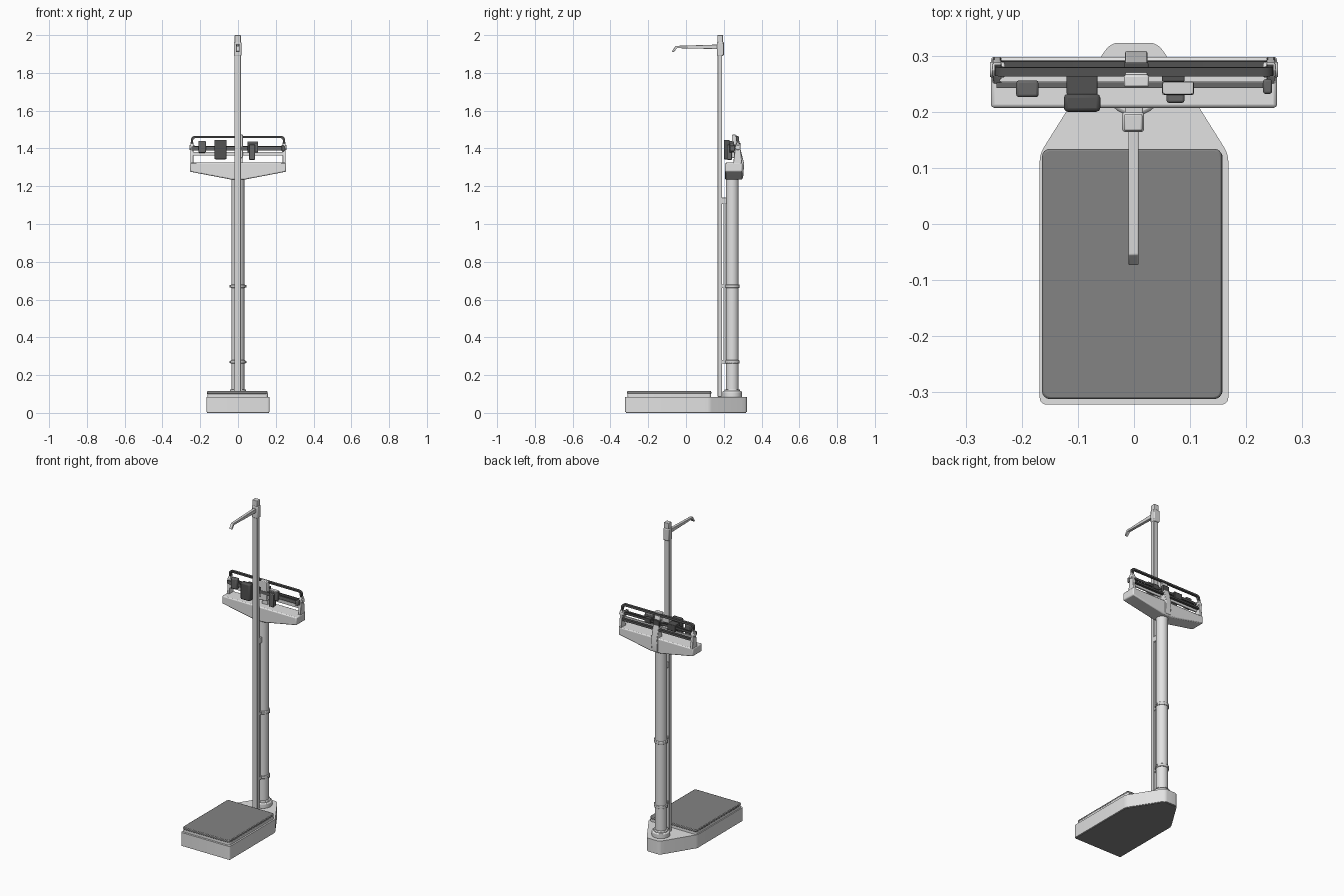
import bpy, bmesh, math
from mathutils import Vector

if "Cube" in bpy.data.objects:
    bpy.data.objects.remove(bpy.data.objects["Cube"])


def mat(name, v):
    m = bpy.data.materials.new(name)
    m.diffuse_color = (v, v, v, 1)
    m.use_nodes = True
    m.node_tree.nodes["Principled BSDF"].inputs["Base Color"].default_value = m.diffuse_color
    return m


LIGHT = mat("light grey enamel", 0.76)
STEEL = mat("brushed steel", 0.7)
MAT = mat("grey rubber mat", 0.23)
DARK = mat("dark grey metal", 0.085)
POISE = mat("poise grey", 0.14)


def finish(name, bm, m, bevel=0, segs=2):
    bmesh.ops.recalc_face_normals(bm, faces=bm.faces)
    me = bpy.data.meshes.new(name)
    bm.to_mesh(me)
    bm.free()
    ob = bpy.data.objects.new(name, me)
    bpy.context.collection.objects.link(ob)
    me.materials.append(m)
    if bevel:
        b = ob.modifiers.new("bevel", "BEVEL")
        b.width, b.segments, b.limit_method = bevel, segs, "ANGLE"
    bpy.ops.object.select_all(action="DESELECT")
    bpy.context.view_layer.objects.active = ob
    ob.select_set(True)
    bpy.ops.object.shade_smooth_by_angle(angle=math.radians(35))
    return ob


def box(name, x, y, z, m, bevel=0):
    bm = bmesh.new()
    bmesh.ops.create_cube(bm, size=1)
    for v in bm.verts:
        v.co = [r[0] + (c + 0.5) * (r[1] - r[0]) for c, r in zip(v.co, (x, y, z))]
    return finish(name, bm, m, bevel)


def prism(name, pts, axis, lo, hi, m, bevel=0, round_corners=0):
    """Extrude a 2D profile along an axis (0=x: pts yz, 1=y: pts xz, 2=z: pts xy)."""
    bm = bmesh.new()

    def co(p, h):
        q = list(p)
        q.insert(axis, h)
        return Vector(q)
    f = bm.faces.new([bm.verts.new(co(p, lo)) for p in pts])
    ext = bmesh.ops.extrude_face_region(bm, geom=[f])["geom"]
    for v in ext:
        if isinstance(v, bmesh.types.BMVert):
            v.co[axis] = hi
    if round_corners:
        edges = [e for e in bm.edges
                 if abs(e.verts[0].co[axis] - e.verts[1].co[axis]) > 1e-5]
        bmesh.ops.bevel(bm, geom=edges, offset=round_corners, segments=4,
                        profile=0.5, affect="EDGES")
    return finish(name, bm, m, bevel)


def cyl(name, r, a, b, m, bevel=0, n=32):
    a, b = Vector(a), Vector(b)
    bm = bmesh.new()
    bmesh.ops.create_cone(bm, cap_ends=True, segments=n, radius1=r, radius2=r,
                          depth=(b - a).length)
    rot = (b - a).to_track_quat("Z", "Y")
    for v in bm.verts:
        v.co = rot @ v.co + (a + b) / 2
    return finish(name, bm, m, bevel)


def rect(x0, x1, y0, y1):
    return [(x0, y0), (x1, y0), (x1, y1), (x0, y1)]


# base with tapered tail, darker underside
half = [(0.168, -0.322), (0.168, 0.125), (0.055, 0.305), (0.04, 0.323)]
outline = half + [(-x, y) for x, y in reversed(half)]
prism("base", outline, 2, 0.004, 0.085, LIGHT, 0.004, 0.012)
prism("base_underside", [(x * 0.98, y * 0.985) for x, y in outline], 2, 0, 0.006, MAT)

# weighing platform and rubber mat
prism("platform", rect(-0.162, 0.158, -0.31, 0.132), 2, 0.08, 0.103, LIGHT, 0.002, 0.013)
prism("platform_mat", rect(-0.164, 0.157, -0.312, 0.134), 2, 0.1, 0.115, MAT, 0.004, 0.014)

# column with foot flange and clamp rings
CY = 0.245
cyl("column", 0.034, (0, CY, 0.08), (0, CY, 1.25), LIGHT)
cyl("column_flange", 0.052, (0, CY, 0.08), (0, CY, 0.115), LIGHT, 0.006)
cyl("column_collar", 0.042, (0, CY, 0.11), (0, CY, 0.125), LIGHT, 0.004)
for i, z in enumerate((0.27, 0.67)):
    cyl(f"clamp_ring_{i}", 0.039, (0, CY, z - 0.009), (0, CY, z + 0.009), STEEL, 0.003)
    box(f"clamp_bracket_{i}", (-0.014, 0.014), (0.185, 0.215), (z - 0.009, z + 0.009), STEEL)
    for s in (-1, 1):
        cyl(f"clamp_screw_{i}_{s}", 0.006, (s * 0.034, CY, z), (s * 0.045, CY, z), STEEL, n=12)
box("rod_guide_strip", (-0.008, 0.008), (0.198, 0.208), (0.26, 1.14), STEEL)
box("upper_rod_bracket", (-0.016, 0.016), (0.185, 0.215), (1.105, 1.14), STEEL, 0.003)

# height rod with sliding head and measuring arm
box("height_rod", (-0.019, 0.016), (0.167, 0.191), (0.085, 1.95), STEEL, 0.003)
box("rod_head", (-0.021, 0.018), (0.164, 0.2), (1.89, 1.965), STEEL, 0.005)
box("rod_cap", (-0.018, 0.015), (0.166, 0.196), (1.96, 2.0), STEEL, 0.003)
prism("measuring_arm",
      [(0.17, 1.926), (0.17, 1.95), (-0.055, 1.943), (-0.074, 1.914),
       (-0.066, 1.909), (-0.047, 1.931)], 0, -0.01, 0.008, STEEL, 0.002)

# beam housing
house = [(-0.255, 1.325), (-0.255, 1.277), (-0.035, 1.235),
         (0.035, 1.235), (0.255, 1.277), (0.255, 1.325)]
prism("beam_housing", house, 1, 0.207, 0.298, LIGHT, 0.006)

# end posts with pivot knobs
for s in (-1, 1):
    x0, x1 = sorted((s * 0.236, s * 0.252))
    prism(f"end_post_{s}", [(0.25, 1.32), (0.297, 1.32), (0.287, 1.42),
                            (0.275, 1.435), (0.262, 1.42)], 0, x0, x1, LIGHT, 0.003)
    cyl(f"post_knob_{s}", 0.014, (s * 0.23, 0.275, 1.405), (s * 0.257, 0.275, 1.405), LIGHT, 0.003, 16)
box("balance_nut", (0.23, 0.246), (0.232, 0.258), (1.385, 1.415), POISE, 0.004)

# guard frame: rounded loop around the beams, leaning forward
bm = bmesh.new()
path = []
for cx, cz, a0 in ((0.228, 1.445, 0), (-0.228, 1.445, 90), (-0.228, 1.388, 180), (0.228, 1.388, 270)):
    path += [(cx, cz, math.radians(a0 + k * 22.5)) for k in range(5)]
rings = []
for cx, cz, a in path:
    ring = []
    for r, y in ((0.021, -0.008), (0.021, 0.008), (0.009, 0.008), (0.009, -0.008)):
        z = cz + r * math.sin(a)
        ring.append(bm.verts.new((cx + r * math.cos(a), 0.283 + y - (z - 1.37) * 0.13, z)))
    rings.append(ring)
for i, r in enumerate(rings):
    q = rings[(i + 1) % len(rings)]
    for k in range(4):
        bm.faces.new((r[k], r[(k + 1) % 4], q[(k + 1) % 4], q[k]))
finish("guard_frame", bm, DARK)

# beams
box("rear_beam", (-0.24, 0.24), (0.254, 0.263), (1.362, 1.382), LIGHT)
box("main_beam", (-0.245, 0.245), (0.242, 0.252), (1.39, 1.41), POISE)
box("lower_beam", (-0.235, 0.235), (0.266, 0.272), (1.4, 1.414), DARK)

# sliding poises
box("small_poise", (-0.21, -0.17), (0.226, 0.256), (1.377, 1.44), POISE, 0.005)
box("large_poise", (-0.125, -0.06), (0.2, 0.232), (1.342, 1.446), DARK, 0.007)
box("large_poise_hanger", (-0.12, -0.065), (0.23, 0.278), (1.385, 1.425), DARK, 0.003)
box("fine_poise", (0.05, 0.107), (0.23, 0.254), (1.378, 1.432), POISE, 0.004)
box("fine_poise_top", (0.051, 0.106), (0.231, 0.253), (1.43, 1.437), STEEL, 0.002)
box("fine_poise_weight", (0.058, 0.09), (0.216, 0.244), (1.34, 1.42), POISE, 0.004)
box("fine_poise_clip", (0.05, 0.09), (0.254, 0.278), (1.39, 1.42), DARK, 0.002)

# central beam support: sloped back post, dark clamp, light front cap
prism("center_post", [(0.255, 1.3), (0.302, 1.24), (0.308, 1.32), (0.27, 1.468), (0.255, 1.468)],
      0, -0.016, 0.024, LIGHT, 0.003)
box("center_cap", (-0.018, 0.027), (0.244, 0.266), (1.35, 1.473), LIGHT, 0.004)
box("center_clamp", (-0.018, 0.026), (0.262, 0.288), (1.39, 1.43), DARK, 0.003)
